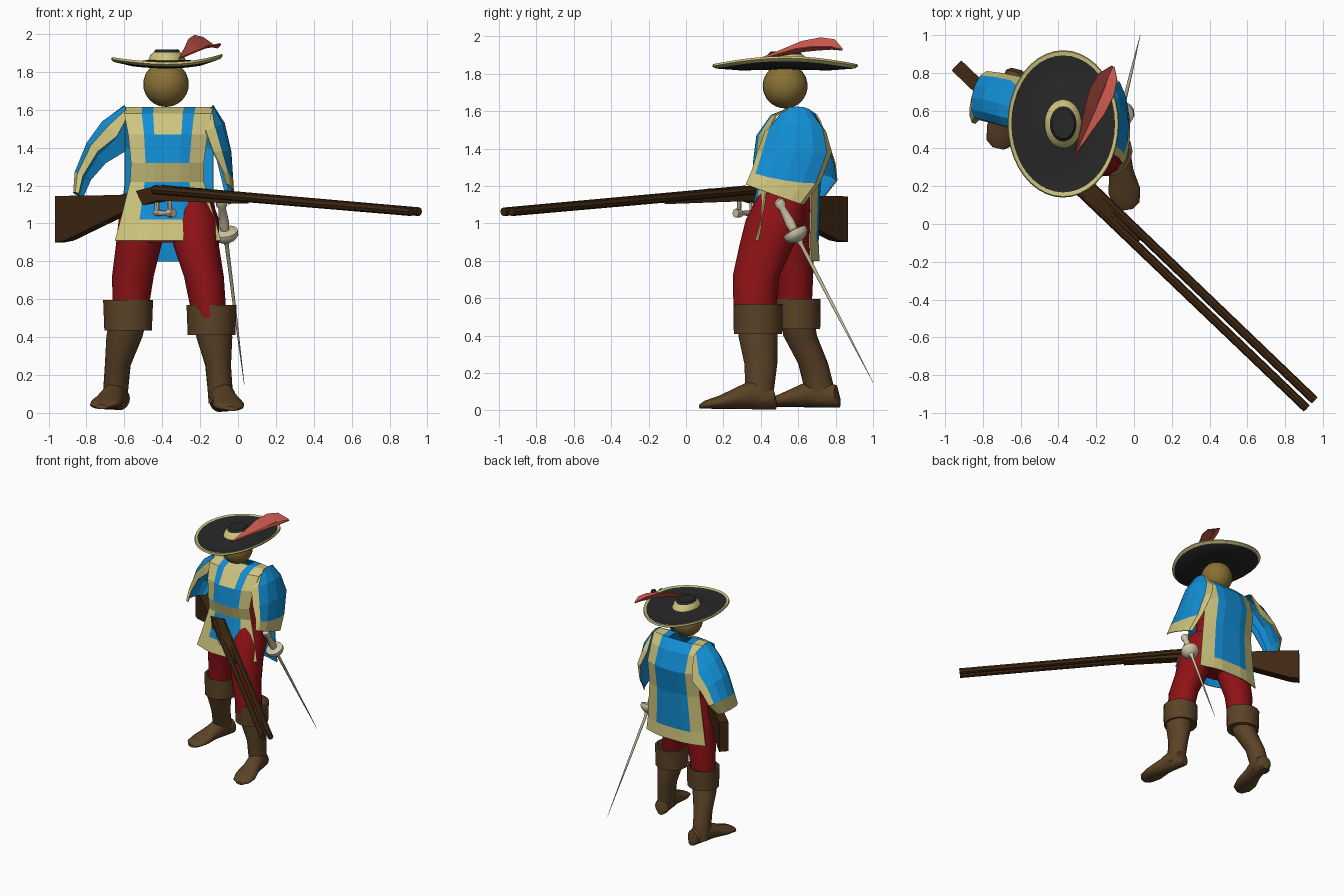
import bpy, bmesh, math
from mathutils import Vector as V

cube = bpy.data.objects.get("Cube")
if cube:
    bpy.data.objects.remove(cube)


def material(name, *rgb):
    m = bpy.data.materials.new(name)
    m.use_nodes = True
    m.diffuse_color = (*rgb, 1)
    m.node_tree.nodes["Principled BSDF"].inputs["Base Color"].default_value = (*rgb, 1)
    return m


blue = material("tunic blue", .006, .27, .66)
cream = material("cream trim", .62, .56, .21)
red = material("breeches red", .27, .006, .008)
leather = material("boot leather", .105, .055, .02)
wood = material("dark wood", .05, .021, .006)
black = material("hat black", .021, .021, .021)
coral = material("feather coral", .62, .1, .075)
ochre = material("head ochre", .25, .165, .035)
bone = material("pale metal", .62, .55, .38)


def finish(name, bm, mats, smooth=None):
    me = bpy.data.meshes.new(name)
    bm.to_mesh(me)
    bm.free()
    for m in mats:
        me.materials.append(m)
    ob = bpy.data.objects.new(name, me)
    bpy.context.collection.objects.link(ob)
    if smooth:
        bpy.ops.object.select_all(action='DESELECT')
        ob.select_set(True)
        bpy.context.view_layer.objects.active = ob
        bpy.ops.object.shade_smooth_by_angle(angle=math.radians(smooth))
    return ob


def loft(name, rings, mats, colour=lambda band: 0, smooth=40):
    """Skin closed rings of points and cap both ends."""
    bm = bmesh.new()
    loops = [[bm.verts.new(p) for p in ring] for ring in rings]
    n = len(loops[0])
    for i, (a, b) in enumerate(zip(loops, loops[1:])):
        for j in range(n):
            k = (j + 1) % n
            bm.faces.new((a[j], a[k], b[k], b[j])).material_index = colour(i)
    bm.faces.new(loops[0]).material_index = colour(0)
    bm.faces.new(loops[-1]).material_index = colour(len(loops) - 2)
    bmesh.ops.recalc_face_normals(bm, faces=bm.faces)
    return finish(name, bm, mats, smooth)


def sheet(name, rows, mats, colour, thick=.008):
    """Cloth panel from rows of points; the lining takes the last material."""
    bm = bmesh.new()
    g = [[bm.verts.new(p) for p in row] for row in rows]
    for r in range(len(g) - 1):
        for c in range(len(g[0]) - 1):
            k = colour(r, c)
            if k is not None:
                f = bm.faces.new((g[r][c], g[r][c + 1], g[r + 1][c + 1], g[r + 1][c]))
                f.material_index = k
    ob = finish(name, bm, mats)
    s = ob.modifiers.new("thickness", 'SOLIDIFY')
    s.thickness = thick
    s.material_offset = len(mats) - 1
    return ob


def ring(c, a, b, n=16):
    c, a, b = V(c), V(a), V(b)
    return [c + a * math.cos(math.tau * i / n) + b * math.sin(math.tau * i / n) for i in range(n)]


def column(name, levels, mat):
    """Upright loft; each level is x, y, z, half width, half depth."""
    return loft(name, [ring((x, y, z), (w, 0, 0), (0, d, 0)) for x, y, z, w, d in levels], [mat])


def turned(name, a, b, profile, mat, n=12, smooth=40):
    """Lathe along a-b; the profile gives fraction and radius."""
    a, b = V(a), V(b)
    u = (b - a).cross(V((0, 0, 1))).normalized()
    w = u.cross(b - a).normalized()
    return loft(name, [ring(a.lerp(b, t), u * r, w * r, n) for t, r in profile], [mat], smooth=smooth)


# Head
bm = bmesh.new()
bmesh.ops.create_uvsphere(bm, u_segments=24, v_segments=16, radius=.12)
bmesh.ops.translate(bm, verts=bm.verts, vec=(-.38, .53, 1.735))
finish("head", bm, [ochre], 40)

# Hat: underside, trimmed rim, curved brim, banded crown
hat = [(.1, 1.822), (.6, 1.818), (.95, 1.828), (1, 1.84), (.985, 1.852), (.93, 1.848),
       (.6, 1.842), (.33, 1.86), (.3, 1.885), (.24, 1.902), (.2, 1.918), (.06, 1.918)]


def hat_ring(f, z):
    pts = ring((-.375, .53, z), (.295 * f, 0, 0), (0, .39 * f, 0), 40)
    return [p + V((0, 0, (.035 + .03 * (p.x + .375)) * ((p.x + .375) / .295) ** 2)) for p in pts]


loft("hat", [hat_ring(f, z) for f, z in hat], [black, cream],
     lambda i: int(i in (2, 3, 4, 7, 8)), smooth=35)

# Feather: folded leaf with a raised left side
spine = [(-.305, .38, 1.875, .004), (-.25, .5, 1.9, .03), (-.205, .6, 1.92, .055),
         (-.165, .7, 1.93, .065), (-.135, .78, 1.935, .05), (-.11, .835, 1.93, .006)]
sheet("feather", [[(x - w, y + w * .3, z + w), (x, y, z), (x + w * .9, y - w * .3, z + w * .3)]
                  for x, y, z, w in spine], [coral], lambda r, c: 0, .006)
turned("feather_quill", (-.31, .36, 1.87), (-.15, .74, 1.94), [(0, .005), (1, .003)], coral, 6)

# Tunic: one panel from front hem over the shoulders to back hem
rows = [(-.65, -.09, .31, .91), (-.62, -.12, .335, 1.02), (-.57, -.18, .38, 1.22),
        (-.565, -.18, .35, 1.32), (-.58, -.16, .37, 1.47), (-.6, -.14, .45, 1.58),
        (-.6, -.13, .54, 1.615), (-.6, -.13, .64, 1.61), (-.6, -.14, .71, 1.54),
        (-.6, -.13, .76, 1.4), (-.6, -.13, .725, 1.2), (-.635, -.11, .715, .9),
        (-.65, -.1, .72, .8)]
cuts = (0, .2, .33, .67, .8, 1)


def tunic_colour(r, c):
    if r == 6 and c == 2:
        return None                                   # neck opening
    if c in (0, 4) or r in (0, 2, len(rows) - 2):
        return 1                                      # borders and waist band
    return int(c == 2 and r in (4, 5))                # chest patch


sheet("tunic", [[(a + (b - a) * u, y + (.55 - y) * .3 * (2 * u - 1) ** 2, z) for u in cuts]
                for a, b, y, z in rows], [blue, cream, blue], tunic_colour)


# Sleeves: open drapes given by front edge, outer point and back edge
def sleeve(name, stations, flip):
    grid = []
    for f, o, b in stations:
        f, o, b = V(f), V(o), V(b)
        mid = (f + b) / 2
        grid.append([mid + (f - mid) * math.cos(t * math.pi / 6) + (o - mid) * math.sin(t * math.pi / 6)
                     for t in range(7)])
    hem = 0 if flip else len(grid) - 2
    sheet(name, grid[::-1] if flip else grid, [blue, cream, blue],
          lambda r, c: int(r == hem or c in (0, 5)))


sleeve("left_sleeve", [
    ((-.15, .52, 1.6), (-.13, .59, 1.625), (-.15, .67, 1.6)),
    ((-.17, .42, 1.49), (-.07, .59, 1.53), (-.16, .75, 1.49)),
    ((-.13, .38, 1.38), (-.035, .58, 1.38), (-.12, .78, 1.38)),
    ((-.08, .35, 1.28), (-.025, .53, 1.23), (-.08, .72, 1.22)),
    ((-.06, .32, 1.21), (-.02, .48, 1.15), (-.05, .63, 1.1))], True)
sleeve("right_sleeve", [
    ((-.58, .5, 1.57), (-.6, .6, 1.625), (-.57, .72, 1.55)),
    ((-.64, .5, 1.46), (-.72, .64, 1.535), (-.6, .78, 1.38)),
    ((-.74, .53, 1.38), (-.8, .66, 1.42), (-.7, .8, 1.32)),
    ((-.82, .55, 1.25), (-.86, .67, 1.27), (-.78, .81, 1.23)),
    ((-.84, .53, 1.16), (-.87, .62, 1.16), (-.82, .74, 1.14))], False)

# Torso and legs
column("torso", [(-.37, .55, .9, .18, .13), (-.37, .53, 1.05, .2, .16), (-.37, .55, 1.2, .18, .16),
                 (-.37, .56, 1.42, .17, .15)], red)
column("left_leg", [(-.25, .52, 1.16, .1, .13), (-.23, .48, 1.02, .13, .16), (-.22, .43, .88, .12, .145),
                    (-.18, .375, .72, .105, .125), (-.15, .365, .5, .09, .11)], red)
column("right_leg", [(-.47, .56, 1.16, .1, .13), (-.5, .56, 1.02, .13, .13), (-.525, .56, .88, .12, .125),
                     (-.555, .58, .72, .11, .1), (-.57, .58, .5, .09, .09)], red)


# Boots: shaft, turned-down cuff and foot
def boot(side, shaft, cuff, heel, toe):
    column(side + "_boot_shaft", shaft, leather)
    x, y, z, w, d = cuff
    column(side + "_boot_cuff", [(x, y, z, w * .8, d * .8), (x, y, z, w * .98, d * .98),
                                 (x, y, z + .16, w * 1.03, d), (x, y, z + .16, w * .9, d * .88),
                                 (x, y, z + .1, w * .75, d * .75)], leather)
    heel, toe = V(heel), V(toe)
    across = (toe - heel).cross(V((0, 0, 1))).normalized()
    outline = [(0, .03, .03), (.04, .055, .06), (.3, .065, .08), (.5, .065, .06),
               (.75, .085, .035), (.93, .07, .022), (1, .03, .012)]
    loft(side + "_boot_foot", [ring(heel.lerp(toe, t) + V((0, 0, h)), across * w, (0, 0, h))
                               for t, w, h in outline], [leather])


boot("left", [(-.14, .38, .52, .1, .1), (-.125, .385, .4, .095, .105), (-.105, .4, .25, .068, .088),
              (-.095, .395, .13, .066, .078), (-.09, .39, .05, .065, .07)],
     (-.14, .385, .41, .128, .132), (-.1, .48, .005), (-.035, .075, .01))
boot("right", [(-.575, .59, .52, .1, .09), (-.6, .61, .4, .095, .09), (-.635, .68, .25, .068, .08),
               (-.645, .71, .13, .066, .08), (-.65, .73, .05, .065, .07)],
     (-.58, .6, .435, .128, .12), (-.62, .82, .015), (-.72, .4, .02))

# Sword at the left hip
turned("sword", (-.09, .49, 1.13), (.033, 1.0, .15),
       [(0, .012), (.01, .028), (.035, .03), (.05, .02), (.13, .028), (.165, .024), (.175, .068),
        (.195, .07), (.215, .055), (.23, .02), (.25, .011), (.6, .008), (1, .001)], bone)


# Long gun: x runs along its line, offset runs across it
def gun(x, z, offset=0):
    return V((x + .69 * offset, -.06 - .957 * x + .72 * offset, z))


outline = [(-.94, 1.145), (-.94, .9), (-.89, .91), (-.56, 1.07), (-.4, 1.12), (.03, 1.105),
           (.03, 1.14), (-.2, 1.185), (-.42, 1.195), (-.6, 1.15)]
loft("gun_stock", [[gun(x, z, o) for x, z in outline] for o in (-.037, .037)], [wood], smooth=None)
for label, o in (("left", .03), ("right", -.03)):
    turned(label + "_barrel", gun(-.42, 1.178, o), gun(.935, 1.062, o),
           [(0, .025), (1, .023)], wood, 8, None)
turned("lock_rod", gun(-.46, 1.055), gun(-.34, 1.055),
       [(0, .012), (.3, .016), (.7, .012), (.8, .024), (1, .024)], bone, 8)
for label, x in (("rear", -.43), ("front", -.36)):
    turned(label + "_lock_post", gun(x, 1.12), gun(x + .002, 1.05), [(0, .012), (1, .012)], bone, 8)
bpy.ops.mesh.primitive_torus_add(major_radius=.028, minor_radius=.006, major_segments=16,
                                 minor_segments=6, location=gun(-.475, 1.035),
                                 rotation=(math.pi / 2, 0, -math.pi / 4))
guard = bpy.context.object
guard.name = "trigger_guard"
guard.data.materials.append(bone)
